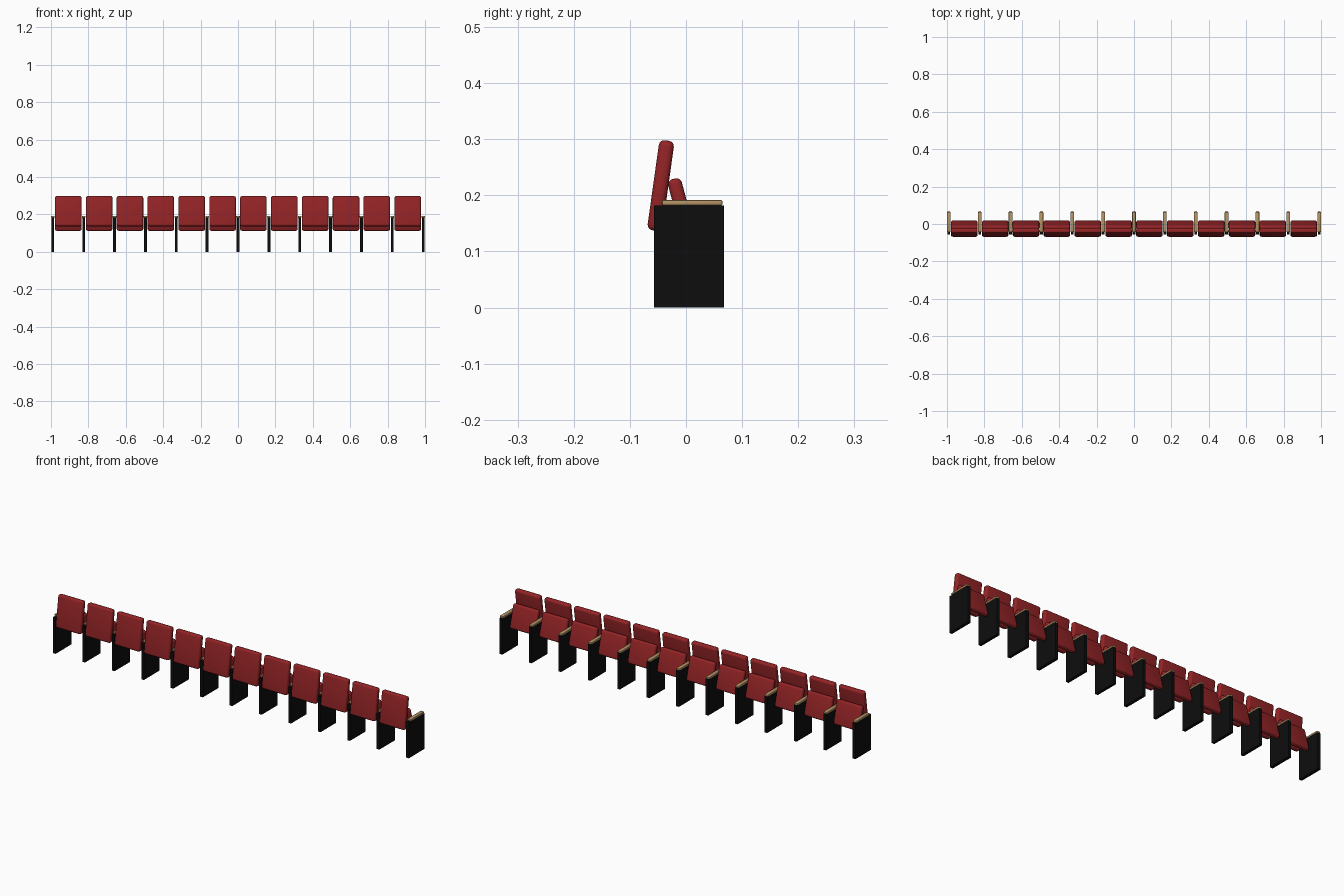
import bpy
import math

cube = bpy.data.objects.get("Cube")
if cube:
    bpy.data.objects.remove(cube, do_unlink=True)

SEATS = 12
PITCH = 0.165


def material(name, color, roughness):
    mat = bpy.data.materials.new(name)
    mat.use_nodes = True
    mat.diffuse_color = (*color, 1)
    shader = mat.node_tree.nodes["Principled BSDF"]
    shader.inputs["Base Color"].default_value = (*color, 1)
    shader.inputs["Roughness"].default_value = roughness
    return mat


red = material("red upholstery", (0.29, 0.017, 0.019), 0.8)
black = material("black panel", (0.004, 0.004, 0.004), 0.6)
wood = material("light wood", (0.45, 0.29, 0.13), 0.5)


def block(name, size, center, mat, tilt=0, bevel=0, segments=3):
    """A box, optionally tilted about x and with rounded edges."""
    bpy.ops.mesh.primitive_cube_add(size=1, location=center)
    obj = bpy.context.object
    obj.name = name
    obj.scale = size
    bpy.ops.object.transform_apply(location=False, rotation=False, scale=True)
    obj.rotation_euler.x = math.radians(tilt)
    obj.data.materials.append(mat)
    if bevel:
        mod = obj.modifiers.new("rounded edges", 'BEVEL')
        mod.width = bevel
        mod.segments = segments
        bpy.ops.object.modifier_apply(modifier=mod.name)
        bpy.ops.object.shade_smooth_by_angle(angle=math.radians(35))
    return obj


# Side panels with wooden armrests, one more than the seats
for i in range(SEATS + 1):
    x = (i - SEATS / 2) * PITCH
    block(f"side_panel_{i + 1}", (0.015, 0.125, 0.182), (x, 0.0055, 0.091), black)
    block(f"armrest_{i + 1}", (0.02, 0.108, 0.01), (x, 0.011, 0.187), wood,
          bevel=0.003, segments=2)

# Leaning backrests and folded-up seat cushions
for i in range(SEATS):
    x = (i - (SEATS - 1) / 2) * PITCH
    block(f"backrest_{i + 1}", (0.142, 0.027, 0.162), (x, -0.045, 0.2175), red,
          tilt=-8, bevel=0.01, segments=4)
    block(f"folded_seat_{i + 1}", (0.142, 0.025, 0.12), (x, -0.0065, 0.1715), red,
          tilt=15, bevel=0.01, segments=4)
